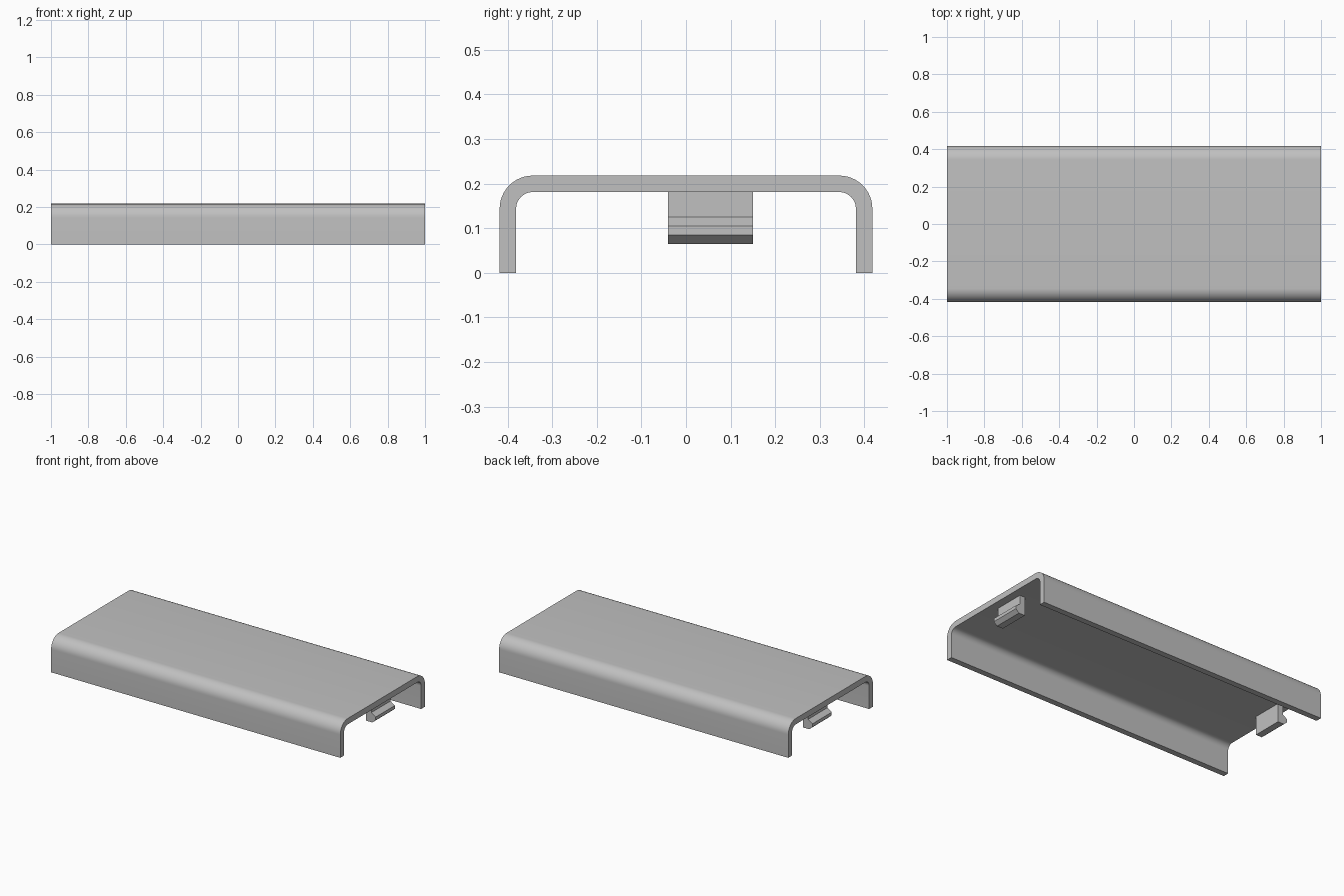
import bpy
import bmesh
from math import sin, cos, pi, radians

cube = bpy.data.objects.get("Cube")
if cube:
    bpy.data.objects.remove(cube)

GREY = (0.53, 0.53, 0.53, 1)
grey = bpy.data.materials.new("plain grey")
grey.use_nodes = True
grey.diffuse_color = GREY
grey.node_tree.nodes["Principled BSDF"].inputs["Base Color"].default_value = GREY

HALF_WIDTH, HEIGHT, WALL, RADIUS = 0.418, 0.218, 0.037, 0.074
ARC_STEPS = 12


def extrude(name, outline, direction):
    """Closed outline of 3D points pushed along a direction into a solid."""
    bm = bmesh.new()
    face = bm.faces.new([bm.verts.new(p) for p in outline])
    result = bmesh.ops.extrude_face_region(bm, geom=[face])
    moved = [g for g in result["geom"] if isinstance(g, bmesh.types.BMVert)]
    bmesh.ops.translate(bm, verts=moved, vec=direction)
    bmesh.ops.recalc_face_normals(bm, faces=bm.faces)
    mesh = bpy.data.meshes.new(name)
    bm.to_mesh(mesh)
    bm.free()
    mesh.materials.append(grey)
    obj = bpy.data.objects.new(name, mesh)
    bpy.context.collection.objects.link(obj)
    return obj


def arch(half, top, radius):
    """Rounded arch from the left foot over the top to the right foot."""
    side = []
    for i in range(ARC_STEPS + 1):
        a = pi / 2 * i / ARC_STEPS
        side.append((half - radius + radius * cos(a), top - radius + radius * sin(a)))
    right = [(half, 0)] + side
    return [(-y, z) for y, z in right] + right[::-1]


# Channel-shaped cover with rounded shoulders
outer = arch(HALF_WIDTH, HEIGHT, RADIUS)
inner = arch(HALF_WIDTH - WALL, HEIGHT - WALL, RADIUS - WALL)
cover = extrude("cover", [(-1, y, z) for y, z in outer + inner[::-1]], (2, 0, 0))
bpy.ops.object.select_all(action="DESELECT")
cover.select_set(True)
bpy.context.view_layer.objects.active = cover
bpy.ops.object.shade_smooth_by_angle(angle=radians(30))

# Snap clip with an outward barb under each end
clip = [(0.915, 0.185), (0.915, 0.065), (0.957, 0.065), (0.98, 0.085),
        (0.98, 0.105), (0.95, 0.125), (0.95, 0.185)]
for name, s in (("left_clip", 1), ("right_clip", -1)):
    extrude(name, [(s * x, -0.04, z) for x, z in clip], (0, 0.19, 0))
